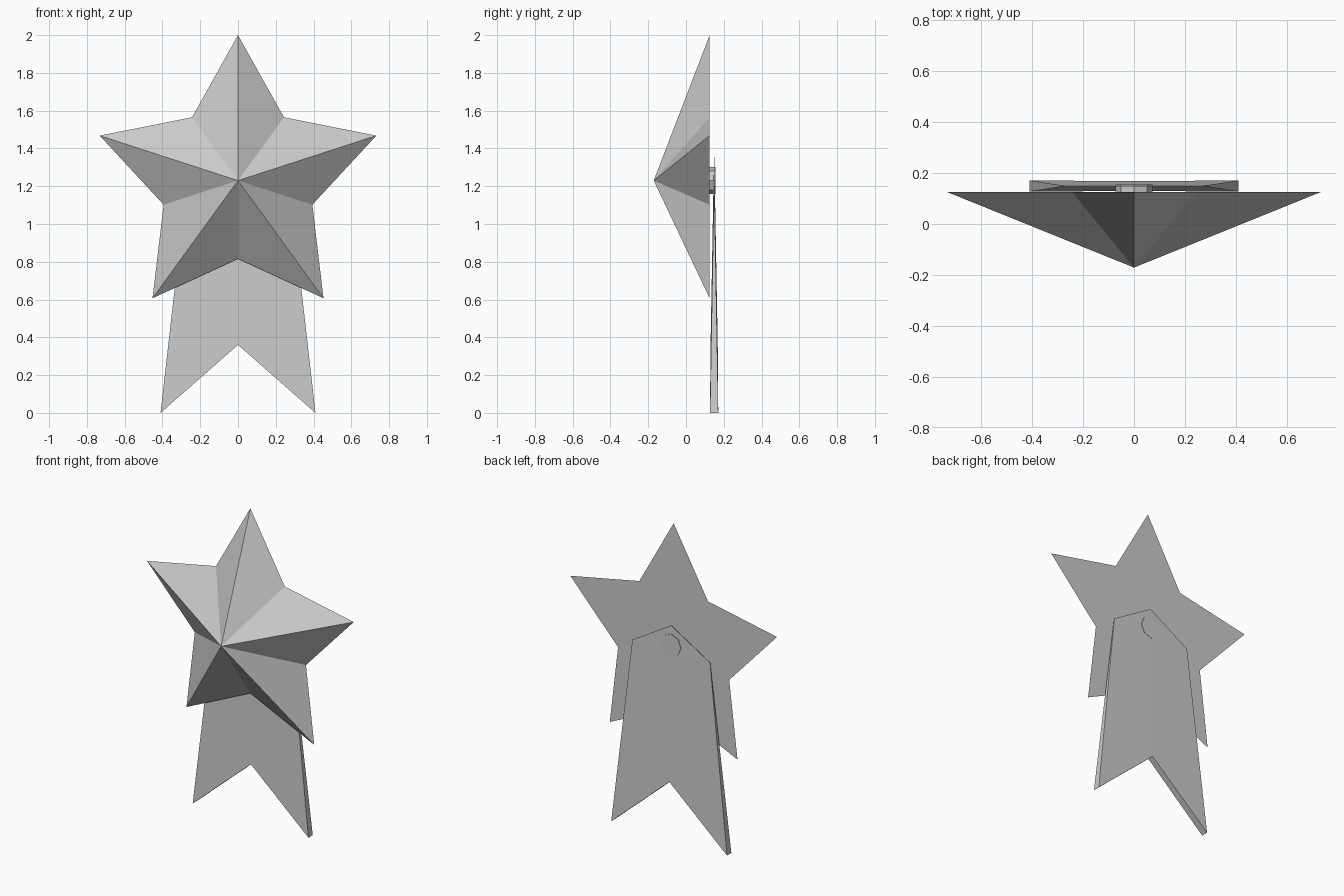
import bpy, bmesh
from math import pi, sin, cos
from mathutils import Matrix

if "Cube" in bpy.data.objects:
    bpy.data.objects.remove(bpy.data.objects["Cube"], do_unlink=True)

CENTER_Z = 1.23
BACK_Y = 0.125

grey = bpy.data.materials.new("plain grey")
grey.use_nodes = True
color = (0.6, 0.6, 0.6, 1)
grey.diffuse_color = color
grey.node_tree.nodes["Principled BSDF"].inputs["Base Color"].default_value = color


def finish(name, bm):
    bmesh.ops.recalc_face_normals(bm, faces=bm.faces)
    mesh = bpy.data.meshes.new(name)
    bm.to_mesh(mesh)
    bm.free()
    mesh.materials.append(grey)
    obj = bpy.data.objects.new(name, mesh)
    bpy.context.collection.objects.link(obj)
    return obj


# Faceted five-pointed star with a flat back
bm = bmesh.new()
rim = []
for i in range(10):
    radius = 0.414 if i % 2 else 0.77
    angle = i * pi / 5
    rim.append(bm.verts.new((radius * sin(angle), BACK_Y, CENTER_Z + radius * cos(angle))))
apex = bm.verts.new((0, -0.171, CENTER_Z))
for a, b in zip(rim, rim[1:] + rim[:1]):
    bm.faces.new((a, b, apex))
bm.faces.new(rim)
finish("star", bm)

# Swallow-tailed ribbon, thin at the top and thicker at the tails
# Outline of one half: x, z, half thickness
half = [(0, 1.355, 0.001), (0.275, 1.19, 0.001), (0.41, 0, 0.022), (0, 0.36, 0.019)]
bm = bmesh.new()
front, back = [[bm.verts.new((x, 0.149 + side * t, z)) for x, z, t in half]
               for side in (-1, 1)]
for layer in (front, back):
    peak, shoulder, tip, notch = layer
    bm.faces.new((peak, shoulder, notch))
    bm.faces.new((shoulder, tip, notch))
for i in range(3):
    bm.faces.new((front[i], front[i + 1], back[i + 1], back[i]))
ribbon = finish("ribbon", bm)
mirror = ribbon.modifiers.new("mirror", 'MIRROR')
mirror.use_axis = (True, False, False)

# Small eight-sided pin joining the ribbon to the star
bm = bmesh.new()
bmesh.ops.create_cone(bm, cap_ends=True, segments=8, radius1=0.072, radius2=0.072, depth=0.034,
                      matrix=Matrix.Translation((0, 0.138, CENTER_Z)) @ Matrix.Rotation(pi / 2, 4, 'X'))
finish("pin", bm)
